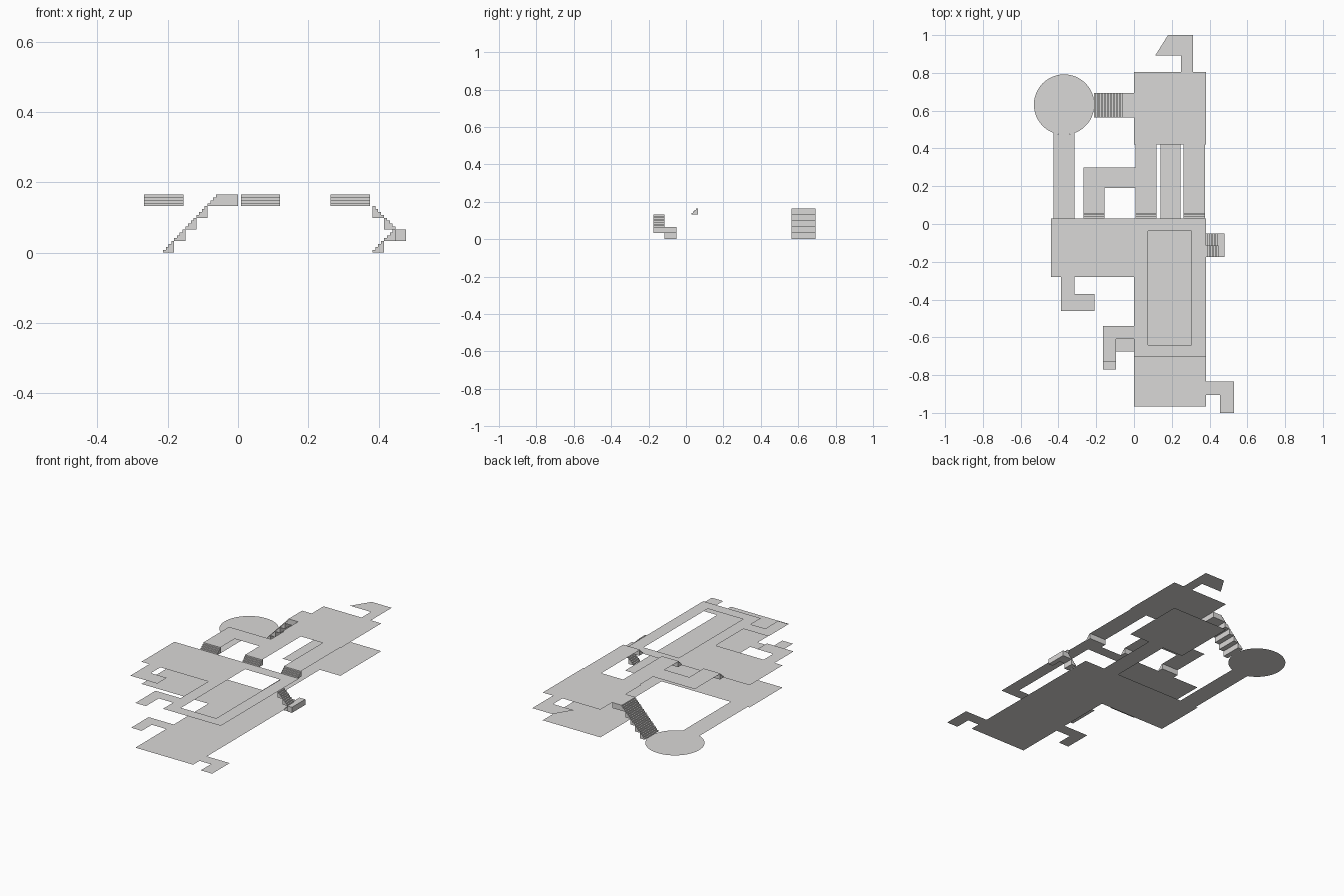
import bpy, bmesh, math
from mathutils import Vector

cube = bpy.data.objects.get("Cube")
if cube:
    bpy.data.objects.remove(cube, do_unlink=True)

# Single warm grey for everything
grey = bpy.data.materials.new("warm_grey")
grey.use_nodes = True
colour = (0.7, 0.69, 0.68, 1)
grey.diffuse_color = colour
grey.node_tree.nodes["Principled BSDF"].inputs["Base Color"].default_value = colour

# Floor levels: one rise is the height of a short stair block
RISE = 0.033
LOW, MID, TOP = 0.0, 4 * RISE, 5 * RISE


def finish(name, bm):
    mesh = bpy.data.meshes.new(name)
    bm.to_mesh(mesh)
    bm.free()
    mesh.materials.append(grey)
    obj = bpy.data.objects.new(name, mesh)
    bpy.context.collection.objects.link(obj)
    return obj


def sheet(name, points, z):
    """Flat floor from an outline, facing up."""
    bm = bmesh.new()
    face = bm.faces.new([bm.verts.new((x, y, z)) for x, y in points])
    face.normal_update()
    if face.normal.z < 0:
        face.normal_flip()
    return finish(name, bm)


def corners(x0, x1, y0, y1):
    return [(x0, y0), (x1, y0), (x1, y1), (x0, y1)]


def room(name, x0, x1, y0, y1, z):
    return sheet(name, corners(x0, x1, y0, y1), z)


def prism(bm, outline, width):
    """Closed solid from an outline swept along a width vector."""
    face = bm.faces.new([bm.verts.new(p) for p in outline])
    swept = bmesh.ops.extrude_face_region(bm, geom=[face], use_keep_orig=True)
    verts = [v for v in swept["geom"] if isinstance(v, bmesh.types.BMVert)]
    bmesh.ops.translate(bm, verts=verts, vec=width)


def flight(name, start, run, width, blocks=1, steps=4):
    """Chain of stair blocks; run is the uphill vector of one block."""
    bm = bmesh.new()
    start, run, width = Vector(start), Vector(run), Vector(width)
    up = Vector((0, 0, RISE))
    for b in range(blocks):
        base = start + (run + up) * b
        outline = [base]
        for s in range(steps):
            outline.append(base + run * (s / steps) + up * ((s + 1) / steps))
            outline.append(base + run * ((s + 1) / steps) + up * ((s + 1) / steps))
        outline.append(base + run)
        prism(bm, outline, width)
    bmesh.ops.recalc_face_normals(bm, faces=bm.faces)
    return finish(name, bm)


def box(name, x0, x1, y0, y1, z0, z1):
    bm = bmesh.new()
    prism(bm, [(x, y, z0) for x, y in corners(x0, x1, y0, y1)], (0, 0, z1 - z0))
    bmesh.ops.recalc_face_normals(bm, faces=bm.faces)
    return finish(name, bm)


# Lower level rooms and passages
room("lower_hall_front", 0, 0.38, -0.965, -0.705, LOW)
room("lower_hall", 0, 0.38, -0.705, 0.03, LOW)
room("lower_west_room", -0.44, 0, -0.28, 0.03, LOW)
room("lower_north_passage", 0.14, 0.245, 0.03, 0.42, LOW)
room("lower_north_room", 0, 0.38, 0.42, 0.805, LOW)
sheet("lower_southeast_passage", [(0.38, -0.905), (0.455, -0.905), (0.455, -1),
      (0.53, -1), (0.53, -0.835), (0.38, -0.835)], LOW)
sheet("lower_southwest_passage", [(0, -0.675), (-0.095, -0.675), (-0.095, -0.77),
      (-0.165, -0.77), (-0.165, -0.605), (0, -0.605)], LOW)

# Round room with the passage running into it
cx, cy, radius = -0.37, 0.632, 0.16
sheet("round_room", [(cx + radius * math.cos(math.tau * i / 48),
                      cy + radius * math.sin(math.tau * i / 48)) for i in range(48)], LOW)
left, right = -0.427, -0.315
sheet("round_room_passage", [(left, 0.03), (right, 0.03)] +
      [(x, cy - math.sqrt(radius ** 2 - (x - cx) ** 2))
       for x in (right, -0.343, cx, -0.4, left)], LOW)

# Gallery ring around the opening over the lower hall
bm = bmesh.new()
outer = [bm.verts.new((x, y, MID)) for x, y in corners(0, 0.38, -0.705, 0.03)]
inner = [bm.verts.new((x, y, MID)) for x, y in corners(0.073, 0.305, -0.64, -0.037)]
for i in range(4):
    j = (i + 1) % 4
    bm.faces.new((outer[i], outer[j], inner[j], inner[i]))
finish("gallery", bm)

# Middle level room and passages
room("middle_west_room", -0.44, 0, -0.28, 0.03, MID)
sheet("middle_west_passage", [(-0.387, -0.28), (-0.387, -0.46), (-0.21, -0.46),
      (-0.21, -0.37), (-0.315, -0.37), (-0.315, -0.28)], MID)
sheet("middle_southwest_passage", [(0, -0.61), (-0.095, -0.61), (-0.095, -0.73),
      (-0.165, -0.73), (-0.165, -0.54), (0, -0.54)], MID)

# Top level room and passages
stair_end = 0.063
room("top_room", 0, 0.38, 0.42, 0.805, TOP)
room("top_passage_west", 0.008, 0.12, stair_end, 0.42, TOP)
room("top_passage_east", 0.263, 0.375, stair_end, 0.42, TOP)
sheet("top_corner_passage", [(-0.267, stair_end), (-0.155, stair_end), (-0.155, 0.19),
      (0.008, 0.19), (0.008, 0.298), (-0.267, 0.298)], TOP)
sheet("top_north_passage", [(0.25, 0.805), (0.312, 0.805), (0.312, 1),
      (0.18, 1), (0.113, 0.893), (0.25, 0.893)], TOP)

# Short stairs from the middle level to the top passages
for name, x in (("corner", -0.267), ("west", 0.008), ("east", 0.263)):
    flight(name + "_stairs", (x, 0.03, MID), (0, stair_end - 0.03, 0), (0.112, 0, 0))

# Long stairs from the round room up to the top room
flight("round_room_stairs", (-0.213, 0.565, LOW), (0.0316, 0, 0), (0, 0.128, 0), blocks=5)
box("round_room_landing", -0.055, 0, 0.565, 0.693, MID, TOP)

# Folded stairs on the east side, turning at a landing
east, turn, middle = 0.382, 0.448, -0.114
tread = (turn - east) / 2
flight("east_lower_stairs", (east, middle, LOW), (tread, 0, 0), (0, 0.064, 0), blocks=2)
flight("east_upper_stairs", (turn, middle, 2 * RISE), (-tread, 0, 0), (0, -0.061, 0), blocks=2)
box("east_landing", turn, 0.478, -0.175, -0.05, RISE, 2 * RISE)
